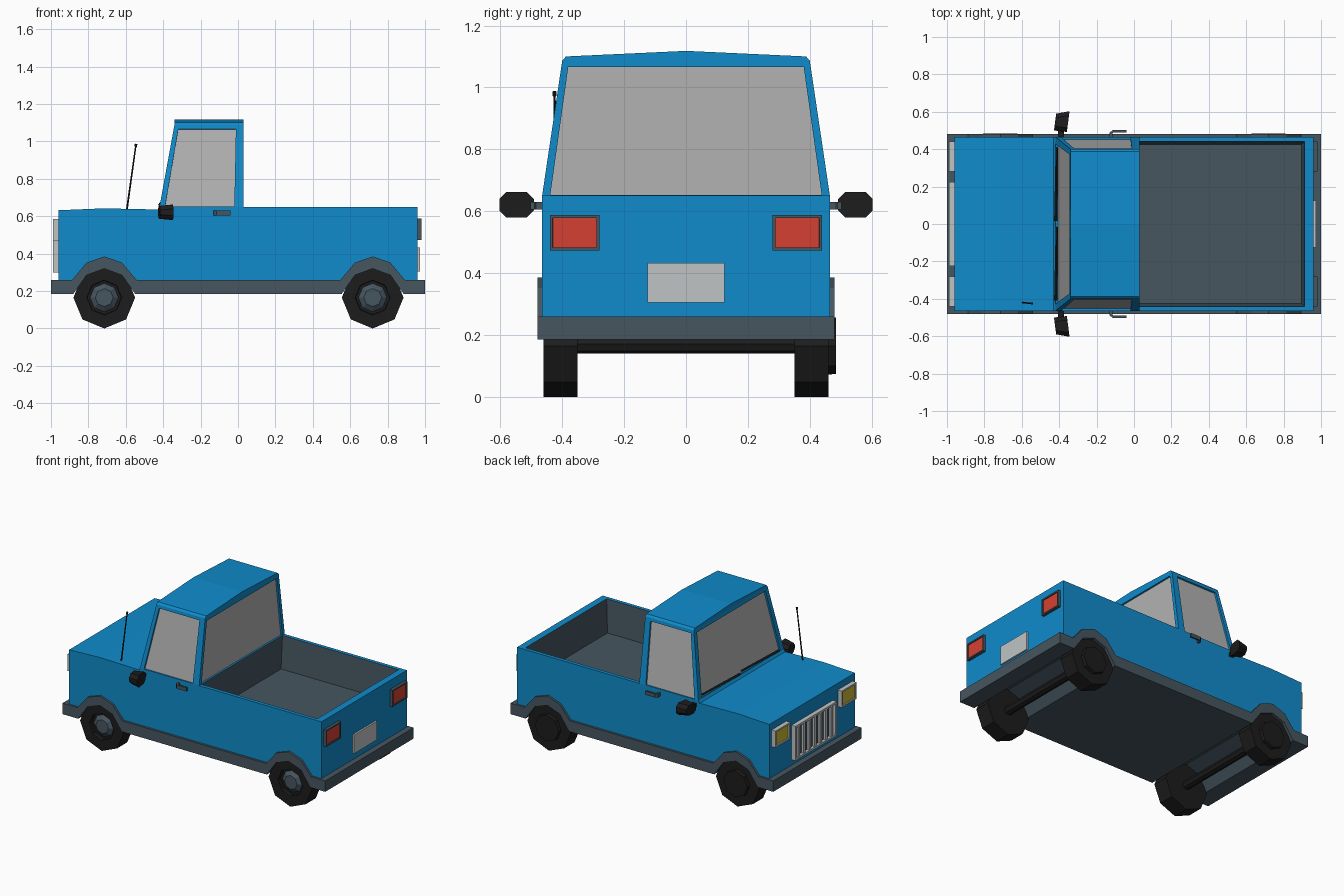
import bpy, bmesh, math
from mathutils import Vector, Matrix

if "Cube" in bpy.data.objects:
    bpy.data.objects.remove(bpy.data.objects["Cube"])


def material(name, *rgb):
    m = bpy.data.materials.new(name)
    m.diffuse_color = (*rgb, 1)
    m.use_nodes = True
    m.node_tree.nodes["Principled BSDF"].inputs["Base Color"].default_value = m.diffuse_color
    return m


BLUE = material("blue_paint", 0.005, 0.26, 0.6)
TRIM = material("dark_trim", 0.061, 0.093, 0.117)
BLACK = material("black_rubber", 0.012, 0.012, 0.012)
GLASS = material("grey_glass", 0.45, 0.45, 0.45)
CHROME = material("pale_metal", 0.52, 0.55, 0.56)
RED = material("red_lens", 0.665, 0.051, 0.032)
YELLOW = material("yellow_lens", 0.6, 0.5, 0.03)


def finish(bm, name, *mats, recalc=True):
    if recalc:
        bmesh.ops.recalc_face_normals(bm, faces=bm.faces)
    me = bpy.data.meshes.new(name)
    bm.to_mesh(me)
    bm.free()
    ob = bpy.data.objects.new(name, me)
    bpy.context.collection.objects.link(ob)
    for m in mats:
        me.materials.append(m)
    return ob


def loft(name, ring_a, ring_b, *mats):
    """Closed solid between two matching rings of 3D points."""
    bm = bmesh.new()
    a = [bm.verts.new(p) for p in ring_a]
    b = [bm.verts.new(p) for p in ring_b]
    bm.faces.new(a)
    bm.faces.new(b)
    for i in range(len(a)):
        j = (i + 1) % len(a)
        bm.faces.new((a[i], a[j], b[j], b[i]))
    return finish(bm, name, *mats)


def prism_y(name, xz, y0, y1, *mats):
    return loft(name, [(x, y0, z) for x, z in xz], [(x, y1, z) for x, z in xz], *mats)


def box(name, x, y, z, *mats):
    return prism_y(name, [(x[0], z[0]), (x[1], z[0]), (x[1], z[1]), (x[0], z[1])], y[0], y[1], *mats)


def rect(x, y, z):
    return [(x[0], y[0], z), (x[1], y[0], z), (x[1], y[1], z), (x[0], y[1], z)]


def recessed_panel(name, x, y, z, border, depth, *mats):
    """Box whose end face (furthest out along x) holds a sunken panel."""
    ob = box(name, x, y, z, *mats)
    bm = bmesh.new()
    bm.from_mesh(ob.data)
    f = max(bm.faces, key=lambda f: abs(f.calc_center_median().x))
    bmesh.ops.inset_region(bm, faces=[f], thickness=border)
    bmesh.ops.inset_region(bm, faces=[f], thickness=0.001, depth=-depth)
    f.material_index = 1
    bm.to_mesh(ob.data)
    bm.free()


def rod(name, p, q, r0, r1, sides, mat):
    p, q = Vector(p), Vector(q)
    bm = bmesh.new()
    bmesh.ops.create_cone(bm, cap_ends=True, segments=sides, radius1=r0, radius2=r1, depth=(q - p).length)
    rot = (q - p).to_track_quat('Z', 'Y').to_matrix().to_4x4()
    bm.transform(Matrix.Translation((p + q) / 2) @ rot)
    return finish(bm, name, mat)


# Lower outlines with wheel arches
WHEELS = (-0.715, 0.72)


def arched(base, top, half, shoulder):
    pts = []
    for c in WHEELS:
        pts += [(c - half, base), (c - 0.095, shoulder), (c, top), (c + 0.095, shoulder), (c + half, base)]
    return pts


# Full-width sill and bumpers
prism_y("sill_trim", [(-1, 0.185)] + arched(0.185, 0.32, 0.165, 0.285) + [(1, 0.185), (1, 0.26)]
        + arched(0.26, 0.385, 0.172, 0.352)[::-1] + [(-1, 0.26)], -0.48, 0.48, TRIM)

# Painted body with a tapered bed cut into it
body = prism_y("body", [(-0.96, 0.245)] + arched(0.245, 0.36, 0.17, 0.325)
               + [(0.96, 0.245), (0.96, 0.65), (-0.42, 0.65), (-0.43, 0.636), (-0.72, 0.642), (-0.96, 0.632)],
               -0.465, 0.465, BLUE, TRIM)
cutter = loft("bed_cutter", rect((0.03, 0.895), (-0.425, 0.425), 0.425),
              rect((0.03, 0.914), (-0.442, 0.442), 0.67), BLUE, TRIM)
for p in cutter.data.polygons:
    p.material_index = 1
cutter.hide_render = True
cutter.hide_viewport = True
mod = body.modifiers.new("bed", 'BOOLEAN')
mod.operation = 'DIFFERENCE'
mod.solver = 'EXACT'
mod.object = cutter

# Cab walls, each a frame around a recessed window
bm = bmesh.new()


def wall(corners, u0, u1, v0, v1, depth=0.012):
    bl, br, tr, tl = [Vector(c) for c in corners]
    n = (br - bl).cross(tl - bl).normalized()
    at = lambda u, v: bl.lerp(br, u).lerp(tl.lerp(tr, u), v)
    inner = [at(u0, v0), at(u1, v0), at(u1, v1), at(u0, v1)]
    rings = [[bm.verts.new(p) for p in r] for r in ((bl, br, tr, tl), inner, [p - n * depth for p in inner])]
    for a, b in zip(rings, rings[1:]):
        for i in range(4):
            j = (i + 1) % 4
            bm.faces.new((a[i], a[j], b[j], b[i]))
    bm.faces.new(rings[2]).material_index = 1


XF, XT, XB, YB, YT, ZB, ZT = -0.42, -0.34, 0.03, 0.465, 0.40, 0.65, 1.087
wall([(XF, -YB, ZB), (XB, -YB, ZB), (XB, -YT, ZT), (XT, -YT, ZT)], 0.067, 0.89, 0.004, 0.95)
wall([(XB, YB, ZB), (XF, YB, ZB), (XT, YT, ZT), (XB, YT, ZT)], 0.11, 0.933, 0.004, 0.95)
wall([(XB, -YB, ZB), (XB, YB, ZB), (XB, YT, ZT), (XB, -YT, ZT)], 0.028, 0.972, 0.004, 0.95)
wall([(XF, YB, ZB), (XF, -YB, ZB), (XT, -YT, ZT), (XT, YT, ZT)], 0.04, 0.96, 0.02, 0.95)
finish(bm, "cab", BLUE, GLASS, recalc=False)

# Roof with a shallow central ridge
roof = [(-0.40, 1.087), (-0.388, 1.10), (0, 1.118), (0.388, 1.10), (0.40, 1.087)]
loft("roof", [(XT, y, z) for y, z in roof], [(XB, y, z) for y, z in roof], BLUE)

# Wipers
for i, y in enumerate((-0.41, 0.015)):
    rod(f"wiper_{i}", (-0.418, y, 0.662), (-0.412, y + 0.395, 0.672), 0.009, 0.007, 4, BLACK)

# Wheels, hubs and axles
for x, end in zip(WHEELS, ("front", "rear")):
    rod(f"{end}_axle", (x, -0.36, 0.17), (x, 0.36, 0.17), 0.03, 0.03, 8, BLACK)
    for s, side in ((-1, "right"), (1, "left")):
        tyre = rod(f"{end}_{side}_tyre", (x, s * 0.35, 0.165), (x, s * 0.46, 0.165), 0.165, 0.165, 8, BLACK)
        bm = bmesh.new()
        bm.from_mesh(tyre.data)
        f = max(bm.faces, key=lambda f: s * f.calc_center_median().y)
        bmesh.ops.inset_region(bm, faces=[f], thickness=0.072)
        bmesh.ops.inset_region(bm, faces=[f], thickness=0.002, depth=-0.025)
        bm.to_mesh(tyre.data)
        bm.free()
        rod(f"{end}_{side}_hub", (x, s * 0.43, 0.165), (x, s * 0.455, 0.165), 0.083, 0.048, 8, TRIM)

# Paired lamps, mirrors and door handles
for s, side in ((-1, "right"), (1, "left")):
    ys = sorted((s * 0.28, s * 0.44))
    recessed_panel(f"{side}_headlight", (-0.99, -0.95), ys, (0.47, 0.585), 0.016, 0.008, CHROME, YELLOW)
    recessed_panel(f"{side}_tail_light", (0.95, 0.98), ys, (0.473, 0.587), 0.013, 0.006, TRIM, RED)

    def shell(x, y0, y1, z0, z1, c):
        outline = [(y0 + c, z0), (y1 - c, z0), (y1, z0 + c), (y1, z1 - c),
                   (y1 - c, z1), (y0 + c, z1), (y0, z1 - c), (y0, z0 + c)]
        return [(x + 0.13 * (y - 0.545), s * y, z) for y, z in outline]
    loft(f"{side}_mirror", shell(-0.352, 0.492, 0.603, 0.58, 0.662, 0.022),
         shell(-0.422, 0.50, 0.59, 0.587, 0.655, 0.022), BLACK)
    box(f"{side}_mirror_arm", (-0.405, -0.375), sorted((s * 0.45, s * 0.51)), (0.605, 0.63), BLACK)

    grip = [(-0.13, 0.46), (-0.13, 0.488), (-0.115, 0.502), (-0.04, 0.502),
            (-0.04, 0.49), (-0.11, 0.49), (-0.116, 0.484), (-0.116, 0.46)]
    loft(f"{side}_door_handle", [(x, s * y, 0.605) for x, y in grip], [(x, s * y, 0.63) for x, y in grip], TRIM)

# Grille with upright bars
recessed_panel("grille", (-0.99, -0.95), (-0.225, 0.225), (0.298, 0.535), 0.02, 0.02, CHROME, TRIM)
for i in range(7):
    y = -0.18 + i * 0.06
    box(f"grille_bar_{i}", (-0.986, -0.965), (y - 0.012, y + 0.012), (0.31, 0.52), CHROME)

# Rear plate and aerial
box("rear_plate", (0.95, 0.972), (-0.125, 0.125), (0.305, 0.433), CHROME)
rod("aerial", (-0.595, -0.42, 0.63), (-0.546, -0.425, 0.98), 0.005, 0.004, 6, BLACK)
rod("aerial_tip", (-0.547, -0.425, 0.972), (-0.545, -0.425, 0.987), 0.007, 0.007, 6, BLACK)
